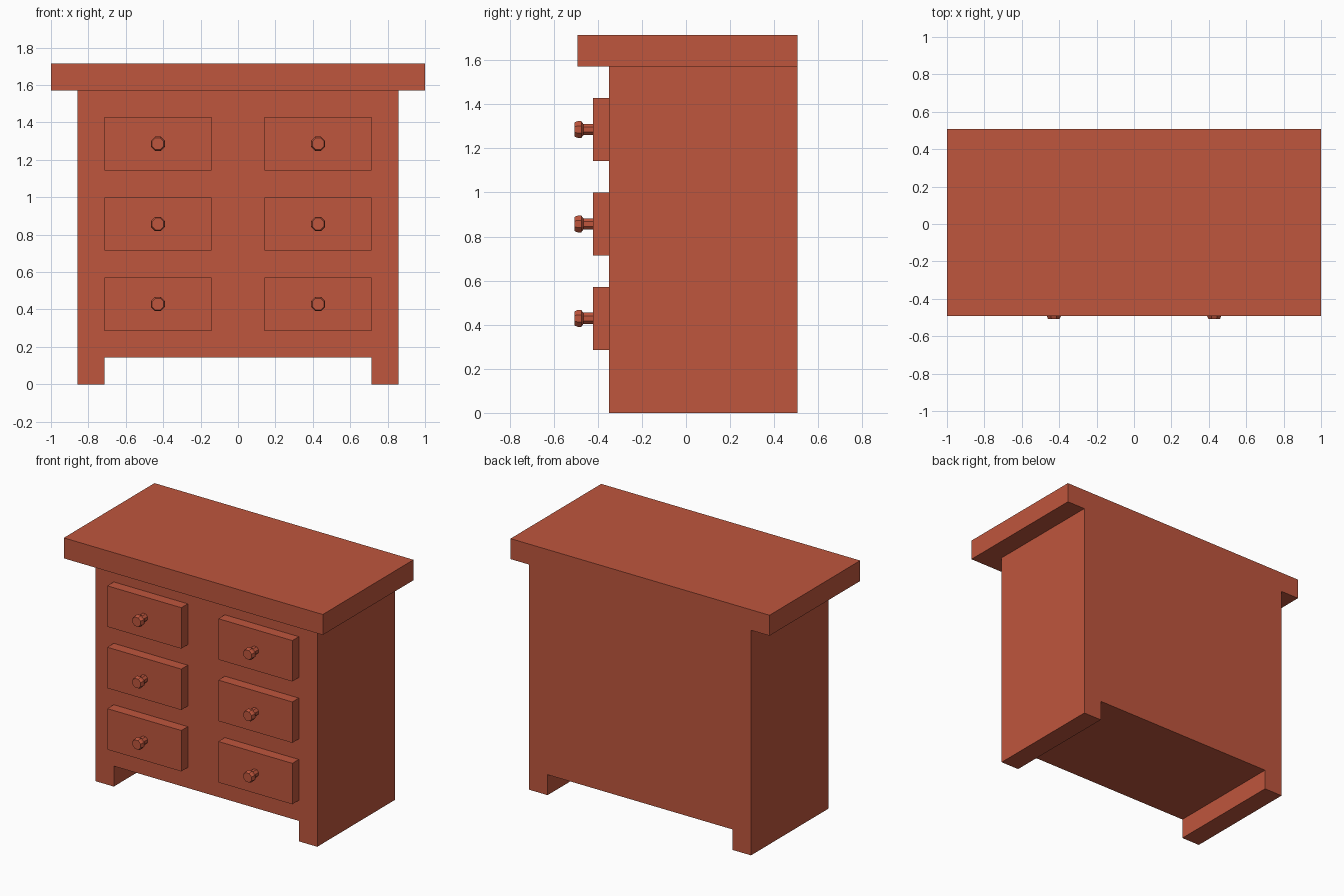
import bpy, bmesh, math

if "Cube" in bpy.data.objects:
    bpy.data.objects.remove(bpy.data.objects["Cube"])

U = 1 / 7                        # board thickness, the base unit of the design
FRONT, BACK = -0.35, 0.507       # body depth
DRAWER_FRONT = FRONT - U / 2

wood = bpy.data.materials.new("red_wood")
wood.diffuse_color = (0.52, 0.093, 0.047, 1)
wood.use_nodes = True
wood.node_tree.nodes["Principled BSDF"].inputs["Base Color"].default_value = wood.diffuse_color


def finish(name, bm):
    bmesh.ops.recalc_face_normals(bm, faces=bm.faces)
    mesh = bpy.data.meshes.new(name)
    bm.to_mesh(mesh)
    bm.free()
    mesh.materials.append(wood)
    obj = bpy.data.objects.new(name, mesh)
    bpy.context.collection.objects.link(obj)
    return obj


def box(name, x0, x1, y0, y1, z0, z1):
    bm = bmesh.new()
    bmesh.ops.create_cube(bm, size=1)
    for v in bm.verts:
        v.co = (x1 if v.co.x > 0 else x0,
                y1 if v.co.y > 0 else y0,
                z1 if v.co.z > 0 else z0)
    return finish(name, bm)


def knob(name, x, z, sides=8):
    # eight-sided turned profile: (y, radius)
    profile = [(DRAWER_FRONT, 0.028), (-0.466, 0.028), (-0.475, 0.041),
               (-0.492, 0.041), (-0.507, 0.034)]
    bm = bmesh.new()
    rings = []
    for y, r in profile:
        angles = [math.tau * (i + 0.5) / sides for i in range(sides)]
        rings.append([bm.verts.new((x + r * math.cos(a), y, z + r * math.sin(a)))
                      for a in angles])
    for a, b in zip(rings, rings[1:]):
        for i in range(sides):
            j = (i + 1) % sides
            bm.faces.new((a[i], a[j], b[j], b[i]))
    bm.faces.new(rings[0])
    bm.faces.new(rings[-1])
    return finish(name, bm)


# overhanging top
box("table_top", -1, 1, BACK - 1, BACK, 11 * U, 12 * U)

# horizontal shelves between the side panels
for i, k in enumerate((1, 4, 7, 10)):
    box(f"shelf_{i + 1}", -5 * U, 5 * U, FRONT, BACK, k * U, (k + 1) * U)

for side, s in (("left", -1), ("right", 1)):
    # full-depth side panel that reaches the floor
    xs = sorted((s * 5 * U, s * 6 * U))
    box(f"side_panel_{side}", *xs, FRONT, BACK, 0, 11 * U)
    for row, k in enumerate((2, 5, 8), 1):
        z0, z1 = k * U, (k + 2) * U
        # centre divider
        xs = sorted((0, s * U))
        box(f"divider_{side}_{row}", *xs, FRONT, BACK, z0, z1)
        # drawer standing proud of the body, with its knob
        xs = sorted((s * U, s * 5 * U))
        box(f"drawer_{side}_{row}", *xs, DRAWER_FRONT, BACK, z0, z1)
        knob(f"knob_{side}_{row}", s * 3 * U, (k + 1) * U)
